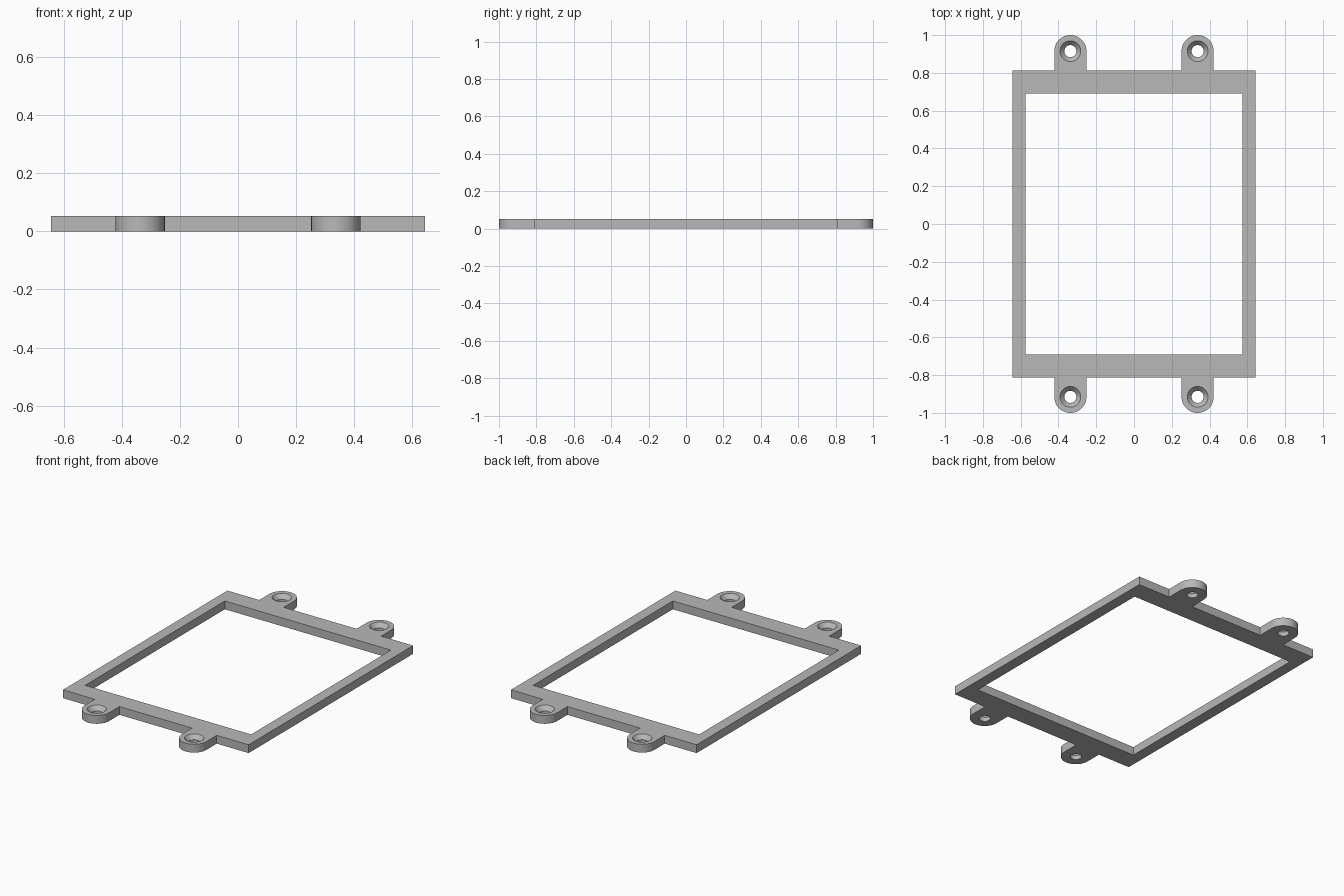
import bpy, bmesh, math

cube = bpy.data.objects.get("Cube")
if cube:
    bpy.data.objects.remove(cube, do_unlink=True)

HEIGHT = 0.052
OUT_X, OUT_Y = 0.643, 0.813      # outer frame half sizes
WIN_X, WIN_Y = 0.575, 0.691      # window half sizes
TAB_X, TAB_R = 0.337, 0.085      # tab position and rounding
TAB_Y = 1 - TAB_R
HOLE_R, SINK_R = 0.032, 0.055    # screw hole and countersink
ARC_STEPS = 32

grey = bpy.data.materials.new("plain grey")
grey.use_nodes = True
colour = (0.48, 0.48, 0.48, 1)
grey.diffuse_color = colour
grey.node_tree.nodes["Principled BSDF"].inputs["Base Color"].default_value = colour


def make_object(name, bm):
    bmesh.ops.recalc_face_normals(bm, faces=bm.faces)
    mesh = bpy.data.meshes.new(name)
    bm.to_mesh(mesh)
    bm.free()
    mesh.materials.append(grey)
    obj = bpy.data.objects.new(name, mesh)
    bpy.context.collection.objects.link(obj)
    return obj


def prism(name, outline, z0, z1):
    bm = bmesh.new()
    face = bm.faces.new([bm.verts.new((x, y, z0)) for x, y in outline])
    top = bmesh.ops.extrude_face_region(bm, geom=[face])["geom"]
    verts = [v for v in top if isinstance(v, bmesh.types.BMVert)]
    bmesh.ops.translate(bm, verts=verts, vec=(0, 0, z1 - z0))
    return make_object(name, bm)


def countersunk_hole(name, x, y):
    # Spun screw profile: straight shaft, conical seat, clearance above
    profile = [(0, -0.02), (HOLE_R, -0.02), (HOLE_R, HEIGHT - 0.026),
               (SINK_R, HEIGHT), (SINK_R, HEIGHT + 0.02), (0, HEIGHT + 0.02)]
    bm = bmesh.new()
    verts = [bm.verts.new((r, 0, z)) for r, z in profile]
    edges = [bm.edges.new(pair) for pair in zip(verts, verts[1:])]
    bmesh.ops.spin(bm, geom=verts + edges, cent=(0, 0, 0), axis=(0, 0, 1),
                   angle=2 * math.pi, steps=48)
    bmesh.ops.remove_doubles(bm, verts=bm.verts, dist=0.0001)
    bmesh.ops.translate(bm, verts=bm.verts, vec=(x, y, 0))
    return make_object(name, bm)


# Outline of the back half: frame corner, two rounded tabs, frame corner
half = [(OUT_X, OUT_Y)]
for cx in (TAB_X, -TAB_X):
    half.append((cx + TAB_R, OUT_Y))
    for i in range(ARC_STEPS + 1):
        a = math.pi * i / ARC_STEPS
        half.append((cx + TAB_R * math.cos(a), TAB_Y + TAB_R * math.sin(a)))
    half.append((cx - TAB_R, OUT_Y))
half.append((-OUT_X, OUT_Y))
outline = half + [(-x, -y) for x, y in half]
frame = prism("mounting_frame", outline, 0, HEIGHT)

# Cutters for the window and the four screw holes
window = [(-WIN_X, -WIN_Y), (WIN_X, -WIN_Y), (WIN_X, WIN_Y), (-WIN_X, WIN_Y)]
cutters = [prism("window_cutter", window, -0.1, 0.2)]
for sx in (-1, 1):
    for sy in (-1, 1):
        cutters.append(countersunk_hole("screw_hole_cutter", sx * TAB_X, sy * TAB_Y))

bpy.ops.object.select_all(action='DESELECT')
bpy.context.view_layer.objects.active = frame
frame.select_set(True)
for cutter in cutters:
    cutter.hide_render = True
    mod = frame.modifiers.new("cut", 'BOOLEAN')
    mod.operation = 'DIFFERENCE'
    mod.solver = 'EXACT'
    mod.object = cutter
    bpy.ops.object.modifier_apply(modifier=mod.name)
    bpy.data.objects.remove(cutter, do_unlink=True)

bpy.ops.object.shade_smooth_by_angle(angle=math.radians(30))
